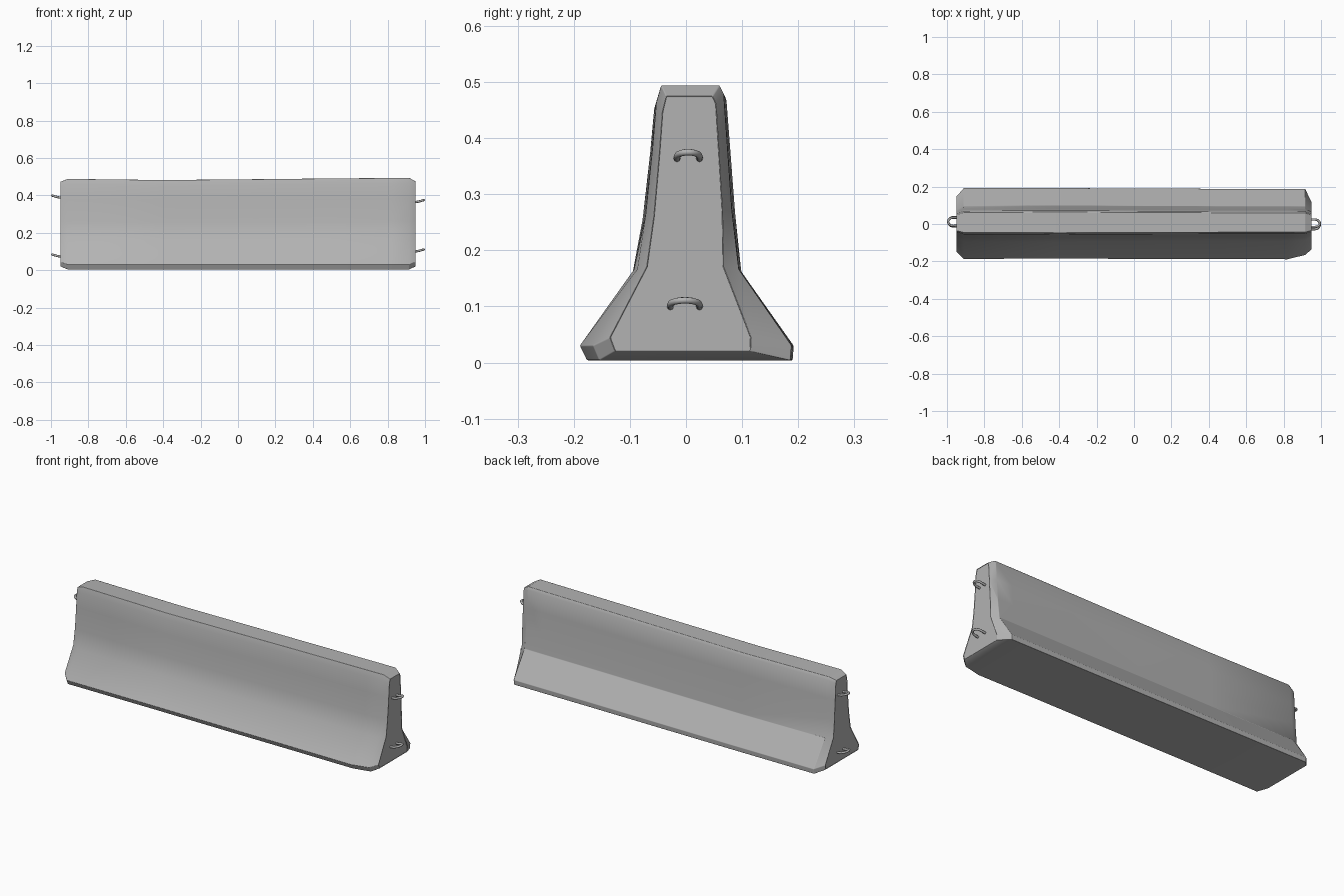
import bpy, bmesh, math
from mathutils import Vector

cube = bpy.data.objects.get("Cube")
if cube:
    bpy.data.objects.remove(cube, do_unlink=True)


def material(name, color):
    m = bpy.data.materials.new(name)
    m.use_nodes = True
    m.diffuse_color = color
    m.node_tree.nodes["Principled BSDF"].inputs["Base Color"].default_value = color
    return m


concrete = material("grey concrete", (0.45, 0.45, 0.45, 1))

# Cross-section (y, z) running from the front foot over the top to the back foot
PROFILE = [(-0.18, 0.004), (-0.193, 0.03), (-0.095, 0.165), (-0.075, 0.26),
           (-0.062, 0.38), (-0.055, 0.46), (-0.046, 0.49),
           (0.062, 0.49), (0.07, 0.475), (0.077, 0.38), (0.085, 0.27),
           (0.097, 0.165), (0.192, 0.03), (0.19, 0.004)]

# Stations: x, front foot width, back foot width, upper width, height factor, top rise
STATIONS = [(-0.95, 0.76, 0.76, 0.78, 0.93, 0.0),
            (-0.91, 0.97, 1.0, 1.0, 1.0, -0.002),
            (-0.40, 0.96, 1.0, 1.03, 1.0, -0.008),
            (0.05, 0.97, 0.99, 1.0, 1.0, -0.004),
            (0.45, 0.97, 0.98, 0.97, 1.0, 0.0),
            (0.82, 0.98, 0.98, 0.97, 1.0, 0.003),
            (0.915, 0.86, 0.98, 0.96, 1.0, 0.004),
            (0.95, 0.70, 0.60, 0.76, 0.93, 0.002)]


def build_barrier():
    bm = bmesh.new()
    rings = []
    for x, front, back, upper, tall, rise in STATIONS:
        ring = []
        for y, z in PROFILE:
            foot = max(0.0, min(1.0, (0.26 - z) / 0.2))
            side = front if y < 0 else back
            width = side * foot + upper * (1 - foot)
            height = 0.24 + (z - 0.24) * tall + rise * z / 0.49
            ring.append(bm.verts.new((x, y * width, height)))
        rings.append(ring)
    n = len(PROFILE)
    for a, b in zip(rings, rings[1:]):
        for i in range(n):
            j = (i + 1) % n
            bm.faces.new((a[i], a[j], b[j], b[i]))
    # End caps, each fanned to a slightly recessed spine
    for ring, inward in ((rings[0], 1), (rings[-1], -1)):
        cap = bm.faces.new(ring)
        inner = bmesh.ops.inset_individual(bm, faces=[cap], thickness=0.015)
        for v in cap.verts:
            v.co.x += 0.004 * inward
    bmesh.ops.recalc_face_normals(bm, faces=bm.faces)
    mesh = bpy.data.meshes.new("barrier_body")
    bm.to_mesh(mesh)
    bm.free()
    body = bpy.data.objects.new("barrier_body", mesh)
    bpy.context.collection.objects.link(body)
    mesh.materials.append(concrete)
    for p in mesh.polygons:
        p.use_smooth = True
    bevel = body.modifiers.new("worn_edges", "BEVEL")
    bevel.width = 0.009
    bevel.segments = 2
    bevel.limit_method = "ANGLE"
    bevel.angle_limit = math.radians(28)
    bevel.harden_normals = True


def lifting_loop(name, side, y, z, half):
    # U-shaped bar rising slightly away from the end face
    curve = bpy.data.curves.new(name, "CURVE")
    curve.dimensions = "3D"
    curve.bevel_depth = 0.006
    curve.bevel_resolution = 2
    curve.use_fill_caps = True
    points = [Vector((0.93, -half, -0.012))]
    steps = 10
    for i in range(steps + 1):
        a = math.pi * i / steps
        points.append(Vector((0.966 + 0.028 * math.sin(a), -half * math.cos(a),
                              -0.006 + 0.008 * math.sin(a))))
    points.append(Vector((0.93, half, -0.012)))
    spline = curve.splines.new("POLY")
    spline.points.add(len(points) - 1)
    for p, co in zip(spline.points, points):
        p.co = (co.x * side, co.y + y, co.z + z, 1)
    spline.use_smooth = True
    curve.materials.append(concrete)
    bpy.context.collection.objects.link(bpy.data.objects.new(name, curve))


build_barrier()
lifting_loop("upper_right_end_loop", -1, 0.012, 0.397, 0.022)
lifting_loop("lower_right_end_loop", -1, 0.012, 0.082, 0.025)
lifting_loop("upper_left_end_loop", 1, 0.004, 0.373, 0.02)
lifting_loop("lower_left_end_loop", 1, -0.002, 0.109, 0.026)
